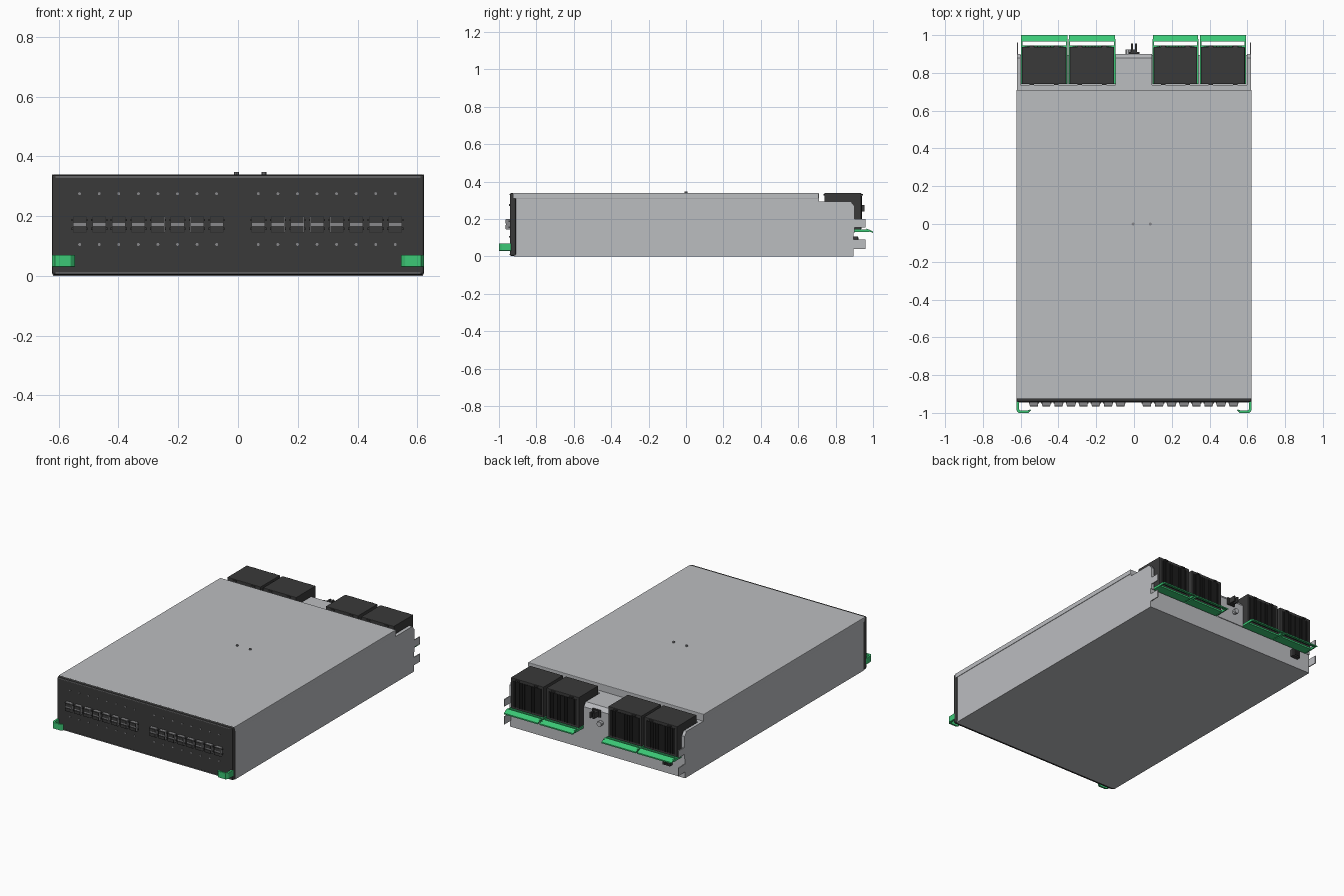
import bpy, bmesh
from mathutils import Matrix, Vector

if "Cube" in bpy.data.objects:
    bpy.data.objects.remove(bpy.data.objects["Cube"])


def material(name, rgb):
    m = bpy.data.materials.new(name)
    m.use_nodes = True
    m.diffuse_color = (*rgb, 1)
    m.node_tree.nodes["Principled BSDF"].inputs["Base Color"].default_value = (*rgb, 1)
    return m


STEEL = material("light grey steel", (0.5, 0.51, 0.53))
BLACK = material("charcoal plastic", (0.042, 0.042, 0.042))
DARK = material("black grille", (0.012, 0.012, 0.012))
GREEN = material("release green", (0.045, 0.58, 0.18))
METAL = material("mid grey metal", (0.25, 0.25, 0.26))


def finish(name, bm, mat, bevel=0):
    bmesh.ops.recalc_face_normals(bm, faces=bm.faces)
    mesh = bpy.data.meshes.new(name)
    bm.to_mesh(mesh)
    bm.free()
    mesh.materials.append(mat)
    ob = bpy.data.objects.new(name, mesh)
    bpy.context.collection.objects.link(ob)
    if bevel:
        mod = ob.modifiers.new("bevel", "BEVEL")
        mod.width, mod.segments = bevel, 2
    return ob


def boxes(name, spans, mat, bevel=0):
    """One object from (x range, y range, z range) boxes."""
    bm = bmesh.new()
    for span in spans:
        centre = Vector([(a + b) / 2 for a, b in span])
        size = [abs(b - a) for a, b in span]
        bmesh.ops.create_cube(bm, size=1, matrix=Matrix.Translation(centre) @ Matrix.Diagonal((*size, 1)))
    return finish(name, bm, mat, bevel)


def prism(name, points, mat, axis, lo, hi, bevel=0):
    """Extrude a profile: (y, z) points along x, or (x, y) points along z."""
    bm = bmesh.new()
    place = (lambda p: (lo, *p)) if axis == "x" else (lambda p: (*p, lo))
    face = bm.faces.new([bm.verts.new(place(p)) for p in points])
    new = bmesh.ops.extrude_face_region(bm, geom=[face])["geom"]
    step = Vector((hi - lo, 0, 0)) if axis == "x" else Vector((0, 0, hi - lo))
    bmesh.ops.translate(bm, vec=step, verts=[v for v in new if isinstance(v, bmesh.types.BMVert)])
    return finish(name, bm, mat, bevel)


def discs(name, centres, radius, depth, mat, axis):
    bm = bmesh.new()
    turn = Matrix.Rotation(1.5708, 4, "X") if axis == "y" else Matrix()
    for c in centres:
        bmesh.ops.create_cone(bm, cap_ends=True, segments=10, radius1=radius, radius2=radius,
                              depth=depth, matrix=Matrix.Translation(c) @ turn)
    return finish(name, bm, mat)


# Chassis: stepped main body, low rear base, and piers beside the fan bays
prism("chassis_body", [(-0.92, 0), (0.735, 0), (0.735, 0.295), (0.71, 0.295), (0.71, 0.335), (-0.92, 0.335)],
      STEEL, "x", -0.62, 0.62)
boxes("rear_base", [((-0.62, 0.62), (0.735, 0.895), (0, 0.125))], STEEL)
pier = [(0.735, 0.125), (0.9, 0.125), (0.9, 0.27), (0.88, 0.295), (0.735, 0.295)]
for name, lo, hi in (("right_pier", -0.62, -0.6), ("centre_pier", -0.098, 0.095), ("left_pier", 0.597, 0.62)):
    prism(name, pier, STEEL, "x", lo, hi)
boxes("top_cover", [((-0.623, 0.623), (-0.925, 0.71), (0.31, 0.34))], STEEL, 0.003)
discs("cover_screws", [(-0.005, 0, 0.342), (0.087, 0, 0.342)], 0.008, 0.01, METAL, "z")

# Rear side ears
boxes("rear_ears", [((s * 0.614, s * 0.62), (0.89, 0.96), z)
                    for s in (-1, 1) for z in ((0.04, 0.09), (0.155, 0.2))], STEEL)

# Front bezel and trim
boxes("front_bezel", [((-0.623, 0.623), (-0.942, -0.908), (0.003, 0.339))], BLACK, 0.008)
boxes("bezel_trim", [((-0.61, 0.61), (-0.945, -0.94), z) for z in ((0.008, 0.012), (0.329, 0.333))], METAL)

# Front ports in two rows of eight
columns = [start + i * 0.0655 for start in (-0.53, 0.068) for i in range(8)]
boxes("port_frames", [((x - 0.023, x + 0.023), (-0.962, -0.94), (0.145, 0.199)) for x in columns], METAL)
boxes("port_faces", [((x - 0.021, x + 0.021), (-0.966, -0.96), z)
                     for x in columns for z in ((0.147, 0.167), (0.177, 0.197))], BLACK)
boxes("port_latches", [((x - 0.027, x + 0.027), (-0.95, -0.94), z)
                       for x in columns for z in ((0.153, 0.161), (0.183, 0.191))], BLACK)
discs("indicator_dots", [(x, -0.943, z) for x in columns for z in (0.105, 0.275)], 0.005, 0.006, METAL, "y")

# Front hooked release handles
for name, s in (("right_handle", -1), ("left_handle", 1)):
    hook = [(0.623, -0.935), (0.623, -0.985), (0.612, -1), (0.56, -1), (0.545, -0.985), (0.55, -0.982),
            (0.565, -0.988), (0.602, -0.988), (0.609, -0.98), (0.609, -0.935)]
    prism(name, [(s * x, y) for x, y in hook], GREEN, "z", 0.03, 0.07, 0.002)

# Rear fan modules with barred grilles and green carriers
for i, (lo, hi) in enumerate(((-0.594, -0.358), (-0.341, -0.105), (0.104, 0.334), (0.354, 0.587)), 1):
    mid = (lo + hi) / 2
    boxes(f"fan_module_{i}", [((lo, hi), (0.74, 0.937), (0.143, 0.34))], BLACK, 0.003)
    boxes(f"fan_tabs_{i}", [((x - 0.012, x + 0.012), (0.735, 0.945), (0.327, 0.335))
                            for x in (mid - 0.065, mid + 0.065)], BLACK)
    boxes(f"fan_grille_{i}", [((lo + 0.015, hi - 0.015), (0.93, 0.939), (0.158, 0.322))], DARK)
    bars = [lo + 0.015 + (hi - lo - 0.03) * k / 12 for k in range(1, 12)]
    boxes(f"fan_bars_{i}", [((x - 0.002, x + 0.002), (0.935, 0.942), (0.158, 0.322)) for x in bars], DARK)
    boxes(f"carrier_rails_{i}", [((x - 0.004, x + 0.004), (0.74, 0.98), (0.13, 0.145))
                                 for x in (lo - 0.001, hi + 0.003)], GREEN)
    prism(f"carrier_handle_{i}", [(0.965, 0.14), (1, 0.126), (1, 0.134), (0.965, 0.149)],
          GREEN, "x", lo - 0.004, hi + 0.005)
    boxes(f"carrier_tray_{i}", [((lo, hi), (0.74, 0.945), (0.132, 0.143))], GREEN)

# Rear centre connector and thumbscrew
boxes("centre_connector", [((-0.028, 0.028), (0.9, 0.91), (0.235, 0.28)),
                           ((-0.016, -0.006), (0.9, 0.955), (0.24, 0.275)),
                           ((0.006, 0.016), (0.9, 0.955), (0.24, 0.275)),
                           ((-0.016, 0.016), (0.9, 0.925), (0.24, 0.275))], BLACK)
discs("thumbscrew", [(-0.03, 0.91, 0.2)], 0.016, 0.03, STEEL, "y")

# Rear power socket
boxes("power_socket", [((-0.53, -0.475), (0.89, 0.92), (0.06, 0.108))], BLACK, 0.003)
boxes("socket_opening", [((-0.52, -0.485), (0.915, 0.922), (0.068, 0.1))], DARK)
